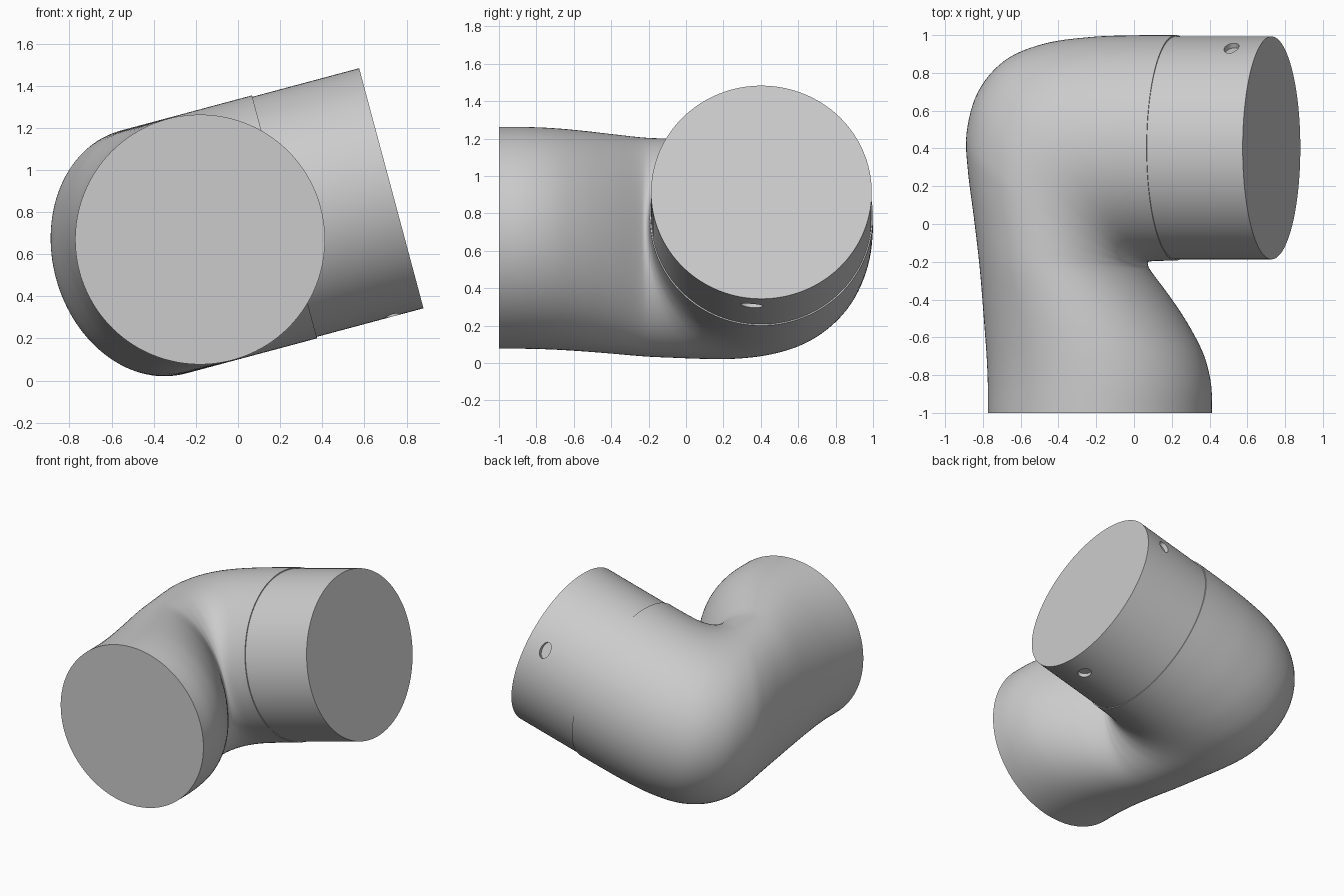
import bpy, bmesh, math
from mathutils import Vector, Matrix

if "Cube" in bpy.data.objects:
    bpy.data.objects.remove(bpy.data.objects["Cube"])

TILT = math.radians(15)
C, S = math.cos(TILT), math.sin(TILT)
SEG = 128

grey = bpy.data.materials.new("light_grey")
grey.diffuse_color = (0.6, 0.6, 0.6, 1)
grey.use_nodes = True
grey.node_tree.nodes["Principled BSDF"].inputs["Base Color"].default_value = grey.diffuse_color


def world(u, y, w):
    """Tilted elbow frame: u along the side arm, w across it."""
    return Vector((-0.18 + u * C - w * S, y, 0.67 + u * S + w * C))


def loft(name, rings):
    bm = bmesh.new()
    loops = [[bm.verts.new(p) for p in ring] for ring in rings]
    n = len(loops[0])
    for a, b in zip(loops, loops[1:]):
        for i in range(n):
            j = (i + 1) % n
            bm.faces.new((a[i], a[j], b[j], b[i]))
    bm.faces.new(loops[0][::-1])
    bm.faces.new(loops[-1])
    bmesh.ops.recalc_face_normals(bm, faces=bm.faces)
    me = bpy.data.meshes.new(name)
    bm.to_mesh(me)
    bm.free()
    me.materials.append(grey)
    ob = bpy.data.objects.new(name, me)
    bpy.context.collection.objects.link(ob)
    return ob


def select(ob):
    bpy.ops.object.select_all(action='DESELECT')
    ob.select_set(True)
    bpy.context.view_layer.objects.active = ob


def catmull(p0, p1, p2, p3, t):
    return [0.5 * (2 * b + (c - a) * t + (2 * a - 5 * b + 4 * c - d) * t * t
                   + (3 * b - a - 3 * c + d) * t ** 3)
            for a, b, c, d in zip(p0, p1, p2, p3)]


def ellipse(o_u, o_y, i_u, i_y, half):
    """Elliptical section spanning an outer and an inner profile point."""
    ring = []
    for k in range(SEG):
        a = 2 * math.pi * k / SEG
        f = 0.5 + 0.5 * math.cos(a)
        ring.append(world(o_u + (i_u - o_u) * f, o_y + (i_y - o_y) * f,
                          half * math.sin(a)))
    return ring


# Elbow: outer u, outer y, inner u, inner y, half height
sections = [
    (-0.593, -1.00, 0.593, -1.00, 0.593),
    (-0.594, -0.85, 0.588, -0.85, 0.593),
    (-0.600, -0.70, 0.550, -0.70, 0.593),
    (-0.610, -0.55, 0.472, -0.55, 0.593),
    (-0.620, -0.40, 0.370, -0.40, 0.593),
    (-0.635, -0.20, 0.255, -0.255, 0.594),
    (-0.665, 0.05, 0.235, -0.222, 0.595),
    (-0.698, 0.30, 0.240, -0.209, 0.596),
    (-0.705, 0.50, 0.250, -0.203, 0.597),
    (-0.645, 0.71, 0.265, -0.199, 0.597),
    (-0.505, 0.87, 0.285, -0.197, 0.597),
    (-0.300, 0.955, 0.305, -0.196, 0.597),
    (-0.050, 0.990, 0.335, -0.195, 0.597),
    (0.200, 0.999, 0.370, -0.194, 0.597),
    (0.415, 1.000, 0.415, -0.194, 0.597),
]
pts = [sections[0]] + sections + [sections[-1]]
rings = []
for i in range(1, len(pts) - 2):
    for k in range(6):
        rings.append(ellipse(*catmull(*pts[i - 1:i + 3], k / 6)))
rings.append(ellipse(*sections[-1]))
elbow = loft("elbow_housing", rings)

# Side collar: slightly narrower than the elbow, leaving a small step
R, YC = 0.59, 0.403


def collar_ring(u):
    return [world(u, YC + R * math.cos(a), R * math.sin(a))
            for a in (2 * math.pi * k / SEG for k in range(SEG))]


collar = loft("end_collar", [collar_ring(u) for u in (0.40, 0.94)])

# Two shallow oval screw recesses in the collar
for deg in (26, -95):
    a = math.radians(deg)
    ca, sa = math.cos(a), math.sin(a)
    cut_rings = []
    for r in (R - 0.03, R + 0.05):
        ring = []
        for k in range(32):
            t = 2 * math.pi * k / 32
            side = 0.06 * math.cos(t)
            ring.append(world(0.79 + 0.038 * math.sin(t),
                              YC + r * ca - side * sa, r * sa + side * ca))
        cut_rings.append(ring)
    cutter = loft("recess_cutter", cut_rings)
    cutter.hide_render = True
    select(collar)
    mod = collar.modifiers.new("recess", 'BOOLEAN')
    mod.operation = 'DIFFERENCE'
    mod.solver = 'EXACT'
    mod.object = cutter
    bpy.ops.object.modifier_apply(modifier=mod.name)
    bpy.data.objects.remove(cutter)

for ob in (elbow, collar):
    select(ob)
    bpy.ops.object.shade_smooth_by_angle(angle=math.radians(40))
